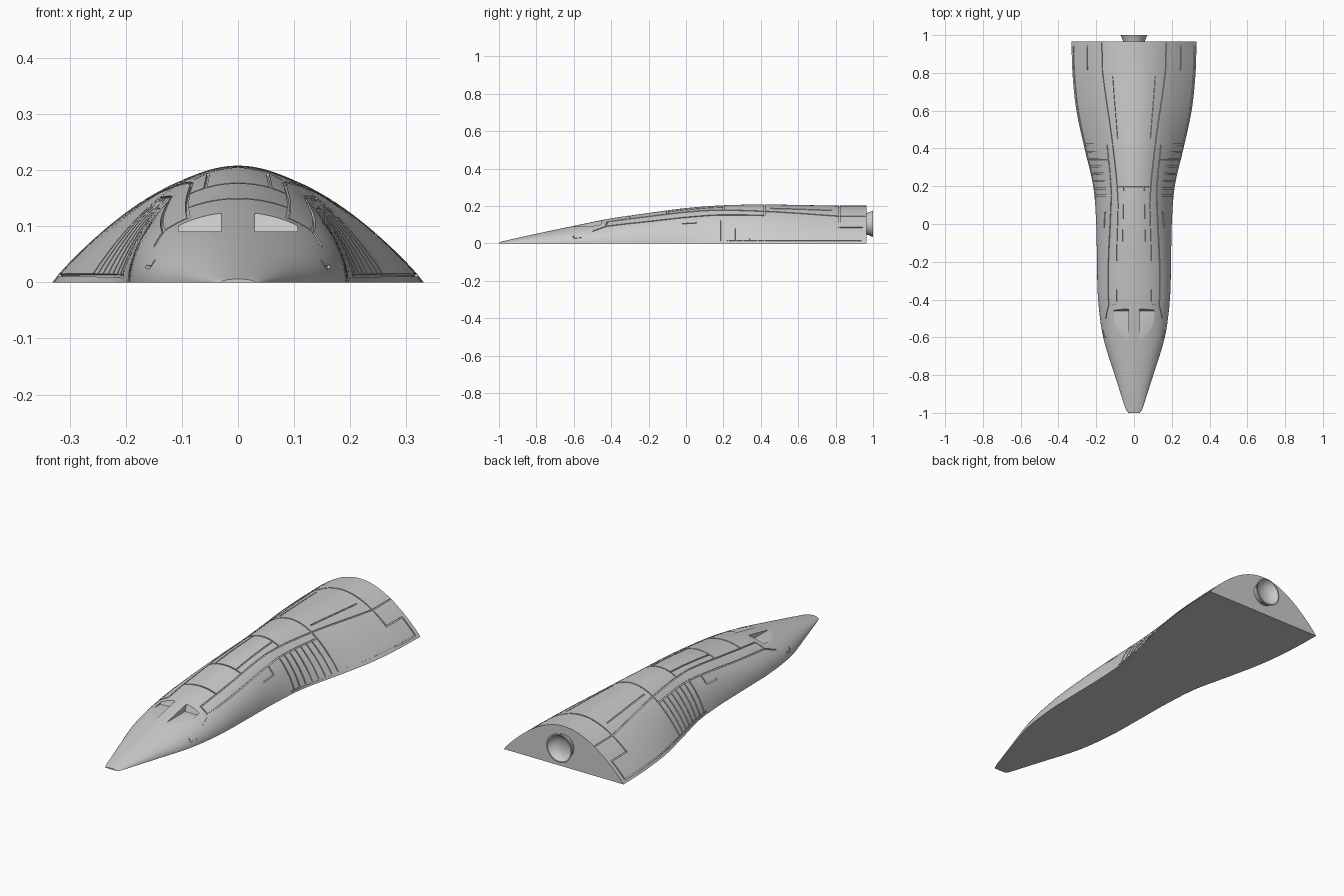
import bpy, bmesh, math
from mathutils import Vector

if "Cube" in bpy.data.objects:
    bpy.data.objects.remove(bpy.data.objects["Cube"])

# hull stations: y, half width, height
STATIONS = [(-1, .03, .006), (-.985, .042, .01), (-.9, .07, .03), (-.8, .102, .052), (-.6, .163, .094),
            (-.4, .19, .134), (-.2, .196, .163), (0, .2, .189), (.2, .216, .204), (.4, .262, .208),
            (.6, .305, .206), (.8, .326, .202), (.965, .331, .202)]


def station(y):
    """Smooth half width and height at y."""
    s = STATIONS
    y = min(max(y, -1), .965)
    i = max(k for k in range(len(s) - 1) if s[k][0] <= y + 1e-9)

    def slope(k, c):
        a, b = s[max(k - 1, 0)], s[min(k + 1, len(s) - 1)]
        return (b[c] - a[c]) / (b[0] - a[0])
    d = s[i + 1][0] - s[i][0]
    f = (y - s[i][0]) / d
    out = []
    for c in (1, 2):
        out.append((2*f**3 - 3*f*f + 1)*s[i][c] + (f**3 - 2*f*f + f)*d*slope(i, c)
                   + (3*f*f - 2*f**3)*s[i+1][c] + (f**3 - f*f)*d*slope(i + 1, c))
    return out


def surf(y, t):
    """Point on the upper skin; t runs -1..1 from edge to edge."""
    w, h = station(y)
    b = min(max((y + .3) / .9, 0), 1)
    b = b * b * (3 - 2 * b)
    a = t * math.pi / 2
    x = math.sin(a) * (1 - b) + t * b
    return Vector((w * x, y, h * max(math.cos(a), 0) ** (1 - .1 * b)))


def finish(bm, name):
    bmesh.ops.recalc_face_normals(bm, faces=bm.faces)
    me = bpy.data.meshes.new(name)
    bm.to_mesh(me)
    bm.free()
    ob = bpy.data.objects.new(name, me)
    bpy.context.collection.objects.link(ob)
    return ob


def smooth(ob):
    bpy.ops.object.select_all(action='DESELECT')
    ob.select_set(True)
    bpy.context.view_layer.objects.active = ob
    bpy.ops.object.shade_smooth_by_angle(angle=math.radians(30))


# lofted hull with flat belly
bm = bmesh.new()
NT = 56
ys = [-1, -.993, -.985, -.97] + [-.95 + 1.915 * k / 64 for k in range(65)]
rings = [[bm.verts.new(surf(y, -1 + 2 * j / NT)) for j in range(NT + 1)] for y in ys]
for a, b in zip(rings, rings[1:]):
    for j in range(NT + 1):
        k = (j + 1) % (NT + 1)
        bm.faces.new((a[j], a[k], b[k], b[j]))
bm.faces.new(rings[0])
bm.faces.new(rings[-1])
hull = finish(bm, "hull")

# panel line cutters: ribbons that follow the skin
gm = bmesh.new()


def groove(pts, width=.006, depth=.005):
    path = []
    for (y0, t0), (y1, t1) in zip(pts, pts[1:]):
        n = max(1, math.ceil(max(abs(y1 - y0) / .03, abs(t1 - t0) / .036)))
        path += [(y0 + (y1 - y0)*k/n, t0 + (t1 - t0)*k/n) for k in range(n)]
    path.append(pts[-1])
    P = [surf(*p) for p in path]
    secs = []
    for i, (y, t) in enumerate(path):
        e = .01
        nrm = (surf(y, t + e) - surf(y, t - e)).cross(surf(min(y + e, .965), t) - surf(y - e, t))
        nrm = -nrm.normalized() if nrm.z < 0 else nrm.normalized()
        tan = (P[min(i + 1, len(P) - 1)] - P[max(i - 1, 0)]).normalized()
        side = tan.cross(nrm).normalized() * width / 2
        secs.append([gm.verts.new(P[i] + side * s + nrm * d)
                     for s, d in ((-1, .006), (1, .006), (1, -depth), (-1, -depth))])
    for a, b in zip(secs, secs[1:]):
        for j in range(4):
            k = (j + 1) % 4
            gm.faces.new((a[j], a[k], b[k], b[j]))
    gm.faces.new(secs[0])
    gm.faces.new(secs[-1])


def spine(y):
    """t of the long line beside the dorsal panels."""
    return .31 + .2 * max(0, (y - .1) / .72)


# transverse lines over the back
for y in (.82, .42, .2, -.1, -.3):
    groove([(y, -spine(y)), (y, spine(y))])
for s in (-1, 1):
    # long lines
    groove([(-.42, s*.31), (.1, s*.31), (.42, s*spine(.42)), (.82, s*.51), (.96, s*.51)])
    groove([(-.5, s*.62), (-.43, s*.5), (.15, s*.47), (.423, s*.51)])
    groove([(-.42, s*.305), (-.43, s*.505)])
    groove([(.13, s*.97), (.94, s*.97)])
    # side ribs
    for k in range(8):
        y = .15 + .27 * k / 7
        groove([(y, s * (.47 + .04 * k / 7)), (y, s * .973)])
    # rear side panels
    groove([(.42, s*spine(.42)), (.42, s*.52)])
    groove([(.82, s*.505), (.82, s*.755)])
    groove([(.815, s*.75), (.945, s*.75)])
    groove([(.94, s*.745), (.94, s*.973)])
    # dorsal inner panels
    groove([(-.1, s*.2), (.2, s*.2)])
    groove([(.45, s*.3), (.78, s*.34)])
    # small side hatches
    groove([(.06, s*.47), (.06, s*.63), (-.02, s*.63)])
    groove([(-.6, s*.72), (-.6, s*.82), (-.56, s*.82)])
lines = finish(gm, "panel_line_cutter")

# cockpit window recess cutters
bm = bmesh.new()
for s in (-1, 1):
    prof = [(-.72, .091), (-.46, .091), (-.44, .15), (-.72, .15)]
    q = [[bm.verts.new((s * x, y, z)) for y, z in prof] for x in (.03, .106)]
    bm.faces.new(q[0])
    bm.faces.new(q[1])
    for j in range(4):
        k = (j + 1) % 4
        bm.faces.new((q[0][j], q[0][k], q[1][k], q[1][j]))
windows = finish(bm, "window_cutter")

# carve the hull
bpy.context.view_layer.objects.active = hull
for cutter in (windows, lines):
    m = hull.modifiers.new(cutter.name, 'BOOLEAN')
    m.operation = 'DIFFERENCE'
    m.solver = 'EXACT'
    m.use_self = cutter is lines
    m.object = cutter
    bpy.ops.object.modifier_apply(modifier=m.name)
    bpy.data.objects.remove(cutter)
smooth(hull)

# hollow engine nozzle, lathed around y
bm = bmesh.new()
prof = [(.054, .95), (.06, .975), (.071, 1.0), (.065, 1.0), (.056, .985), (.04, .974), (.02, .969), (.004, .968)]
N = 48
rings = [[bm.verts.new((r * math.cos(2*math.pi*k/N), y, .105 + r * math.sin(2*math.pi*k/N)))
          for k in range(N)] for r, y in prof]
for a, b in zip(rings, rings[1:]):
    for k in range(N):
        j = (k + 1) % N
        bm.faces.new((a[k], a[j], b[j], b[k]))
bm.faces.new(rings[0])
bm.faces.new(rings[-1])
smooth(finish(bm, "engine_nozzle"))
